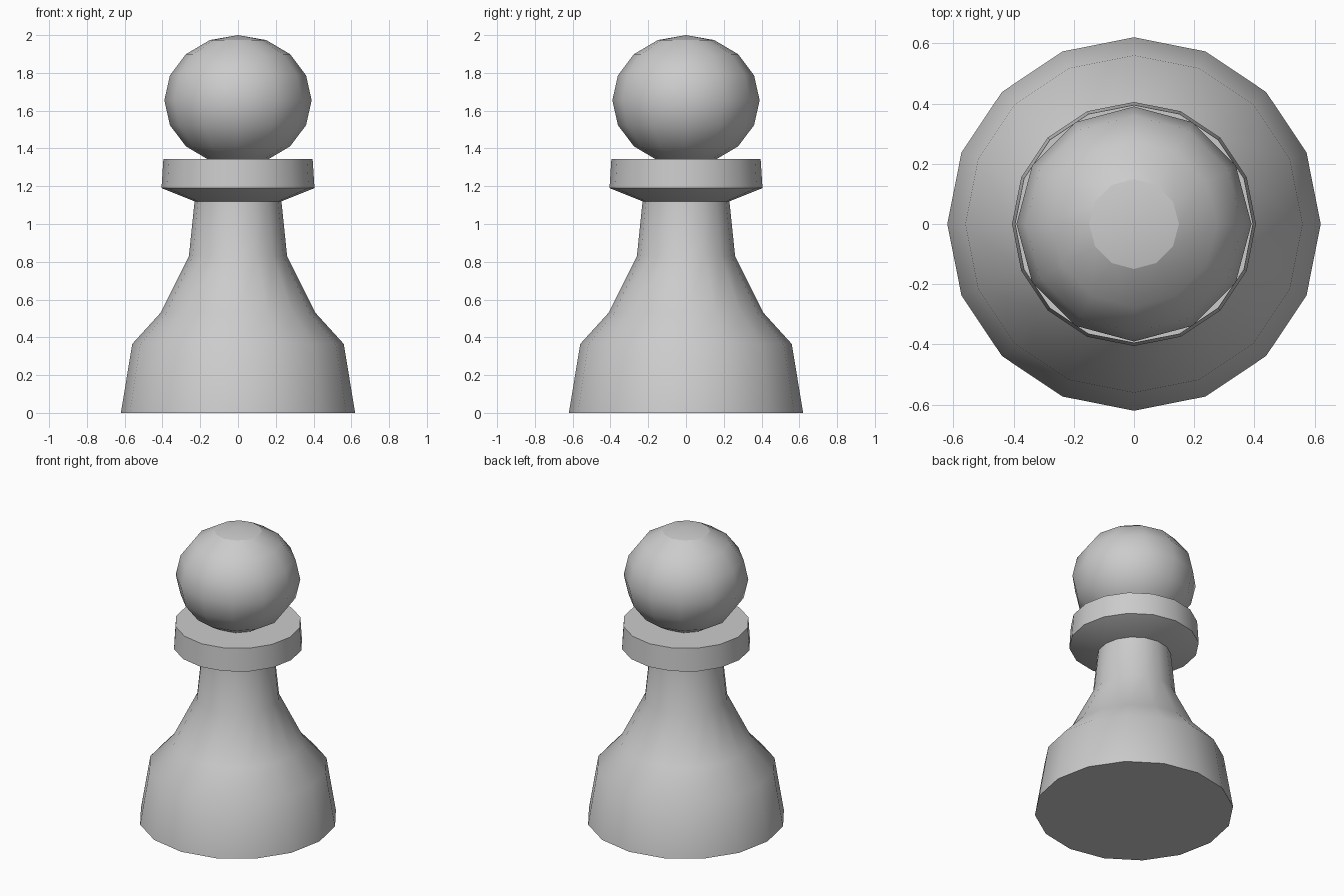
import bpy, bmesh
from math import sin, cos, pi, radians

if "Cube" in bpy.data.objects:
    bpy.data.objects.remove(bpy.data.objects["Cube"])


def finish(name, bm):
    bmesh.ops.recalc_face_normals(bm, faces=bm.faces)
    mesh = bpy.data.meshes.new(name)
    bm.to_mesh(mesh)
    bm.free()
    obj = bpy.data.objects.new(name, mesh)
    bpy.context.collection.objects.link(obj)
    mesh.shade_smooth()
    return obj


def lathe(name, profile, sides=16, sharp_angle=40):
    """Closed turned solid from (radius, z) points."""
    bm = bmesh.new()
    rings = [[bm.verts.new((r * cos(2 * pi * i / sides), r * sin(2 * pi * i / sides), z))
              for i in range(sides)] for r, z in profile]
    for a, b in zip(rings, rings[1:]):
        for i in range(sides):
            j = (i + 1) % sides
            bm.faces.new((a[i], a[j], b[j], b[i]))
    bm.faces.new(rings[0][::-1])
    bm.faces.new(rings[-1])
    bmesh.ops.recalc_face_normals(bm, faces=bm.faces)
    for e in bm.edges:
        e.smooth = e.calc_face_angle(0) < radians(sharp_angle)
    return finish(name, bm)


# Flared base and tapering neck, running up inside the collar
lathe("body", [(0.62, 0), (0.56, 0.365), (0.41, 0.53), (0.26, 0.83),
               (0.23, 1.12), (0.22, 1.22)])

# Collar with a sloping underside
lathe("collar", [(0.23, 1.12), (0.405, 1.19), (0.395, 1.345)])

# Slightly flattened ball head with a creased top cap
bm = bmesh.new()
bmesh.ops.create_uvsphere(bm, u_segments=12, v_segments=8, radius=0.39)
for v in bm.verts:
    v.co.z = v.co.z * 0.345 / 0.39 + 1.655
for e in bm.edges:
    if all(abs(v.co.z - 1.974) < 0.005 for v in e.verts):
        e.smooth = False
finish("head", bm)
